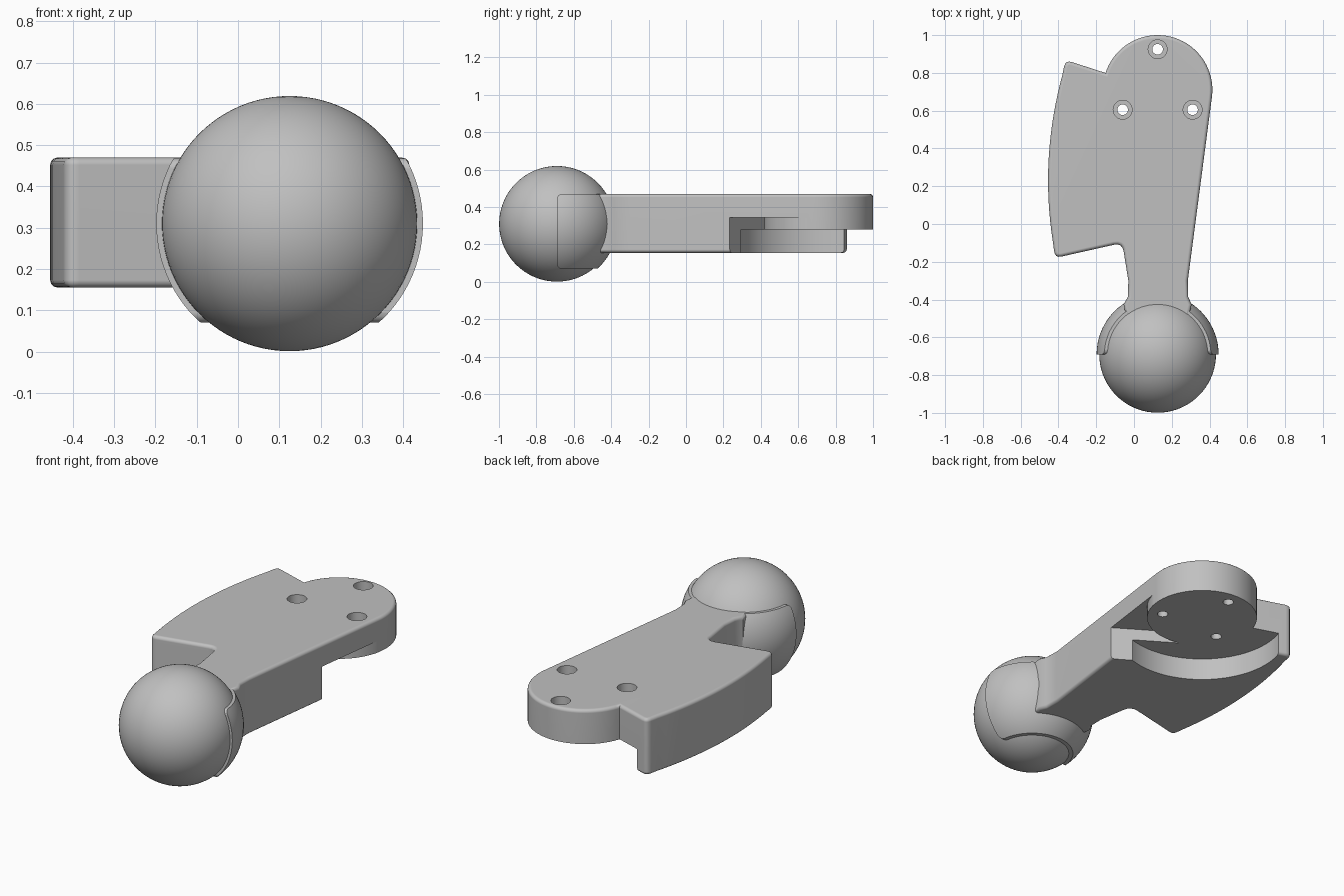
import bpy, bmesh, math
from mathutils import Vector

if "Cube" in bpy.data.objects:
    bpy.data.objects.remove(bpy.data.objects["Cube"])

grey = bpy.data.materials.new("plain grey")
grey.use_nodes = True
grey.diffuse_color = (0.53, 0.53, 0.53, 1)
grey.node_tree.nodes["Principled BSDF"].inputs["Base Color"].default_value = (0.53, 0.53, 0.53, 1)

BALL = Vector((0.125, -0.69, 0.31))
HUB = Vector((0.125, 0.71))
HUB_R = 0.29
BOTTOM, LEDGE, SLOT, TOP = 0.155, 0.28, 0.345, 0.47


def make_object(name, bm):
    bmesh.ops.recalc_face_normals(bm, faces=bm.faces)
    mesh = bpy.data.meshes.new(name)
    bm.to_mesh(mesh)
    bm.free()
    mesh.materials.append(grey)
    obj = bpy.data.objects.new(name, mesh)
    bpy.context.collection.objects.link(obj)
    return obj


def prism(name, points, z0, z1, bevel=0):
    """Extrude a flat outline, optionally rounding its top and bottom rims."""
    bm = bmesh.new()
    face = bm.faces.new([bm.verts.new((p[0], p[1], z0)) for p in points])
    up = bmesh.ops.extrude_face_region(bm, geom=[face])["geom"]
    bmesh.ops.translate(bm, vec=(0, 0, z1 - z0),
                        verts=[v for v in up if isinstance(v, bmesh.types.BMVert)])
    bmesh.ops.recalc_face_normals(bm, faces=bm.faces)
    if bevel:
        rims = [e for e in bm.edges if abs(e.verts[0].co.z - e.verts[1].co.z) < 1e-5]
        bmesh.ops.bevel(bm, geom=rims, offset=bevel, segments=3, profile=0.5,
                        affect='EDGES', clamp_overlap=False)
    return make_object(name, bm)


def arc(center, radius, a0, a1, n):
    return [(center[0] + radius * math.cos(math.radians(a0 + (a1 - a0) * i / n)),
             center[1] + radius * math.sin(math.radians(a0 + (a1 - a0) * i / n)))
            for i in range(n + 1)]


def cylinder(name, center, radius, z0, z1, n=96):
    return prism(name, arc(center, radius, 0, 360, n)[:-1], z0, z1)


def rounded(a, corner, b, d, n=4):
    """Round a corner, leaving each leg at distance d from it."""
    c = Vector(corner)
    p = c + (Vector(a) - c).normalized() * d
    q = c + (Vector(b) - c).normalized() * d
    return [tuple(p * (1 - t) ** 2 + c * 2 * t * (1 - t) + q * t * t)
            for t in (i / n for i in range(n + 1))]


def sphere(name, radius):
    bm = bmesh.new()
    bmesh.ops.create_uvsphere(bm, u_segments=72, v_segments=48, radius=radius)
    bmesh.ops.translate(bm, vec=BALL, verts=bm.verts)
    return make_object(name, bm)


def select(obj):
    bpy.ops.object.select_all(action='DESELECT')
    obj.select_set(True)
    bpy.context.view_layer.objects.active = obj


def boolean(obj, cutter, operation='DIFFERENCE'):
    select(obj)
    mod = obj.modifiers.new("cut", 'BOOLEAN')
    mod.operation, mod.object, mod.solver = operation, cutter, 'EXACT'
    bpy.ops.object.modifier_apply(modifier=mod.name)
    bpy.data.objects.remove(cutter)


def finish(obj, weighted=False):
    select(obj)
    bpy.ops.object.shade_smooth_by_angle(angle=math.radians(35))
    if weighted:
        obj.modifiers.new("normals", 'WEIGHTED_NORMAL').keep_sharp = True


# Arm outline: neck, round hub end, then the curved side fin
def fin_edge(y):
    return (-0.455 + 0.242 * (y - 0.23) ** 2, y)


hub_arc = arc(HUB, HUB_R, -7.5, 162, 44)
fin_back, fin_front, armpit = (-0.362, 0.868), (-0.418, -0.18), (-0.062, -0.1)
neck = (-0.03, -0.3)
outline = [(0.29, -0.5), (0.305, -0.425), (0.287, -0.385), (0.285, -0.3)]
outline += hub_arc
outline += rounded(hub_arc[-1], fin_back, fin_edge(0.7), 0.035)
outline += [fin_edge(0.79 - 0.885 * i / 16) for i in range(17)]
outline += rounded(fin_edge(-0.1), fin_front, armpit, 0.035)
outline += rounded(fin_front, armpit, neck, 0.045)
outline += [neck, (-0.032, -0.385), (-0.055, -0.425), (-0.04, -0.5)]
arm = prism("arm", outline, BOTTOM, TOP, bevel=0.018)

# Circular recess under the hub
boolean(arm, cylinder("recess_cutter", HUB, 0.437, 0.0, LEDGE))

# Deeper side slot that stops at the hub disc
slot = prism("slot_cutter", [(0.6, 0.08), (0.6, 0.9), (0.125, 0.71), (0.05, 0.425)], -0.05, SLOT)
boolean(slot, cylinder("hub_keeper", HUB, HUB_R + 0.001, LEDGE, 0.6))
boolean(arm, slot)

# Three counterbored screw holes
for hole in ((0.125, 0.925), (-0.06, 0.605), (0.31, 0.605)):
    boolean(arm, cylinder("bore_cutter", hole, 0.028, 0.0, 0.7, 32))
    boolean(arm, cylinder("counterbore_cutter", hole, 0.05, 0.38, 0.7, 32))
finish(arm, True)

# Ball and the thin cup gripping its rear half
ball = sphere("ball", 0.309)
finish(ball)
cup = sphere("socket_cup", 0.323)
bm = bmesh.new()
bmesh.ops.create_cube(bm, size=1)
for v in bm.verts:
    v.co = (0.125 + v.co.x, -0.69 + (v.co.y + 0.5) * 0.6, 0.07 + (v.co.z + 0.5) * 0.398)
bmesh.ops.bevel(bm, geom=bm.edges[:], offset=0.025, segments=4, profile=0.5, affect='EDGES')
boolean(cup, make_object("cup_trimmer", bm), 'INTERSECT')
finish(cup, True)
